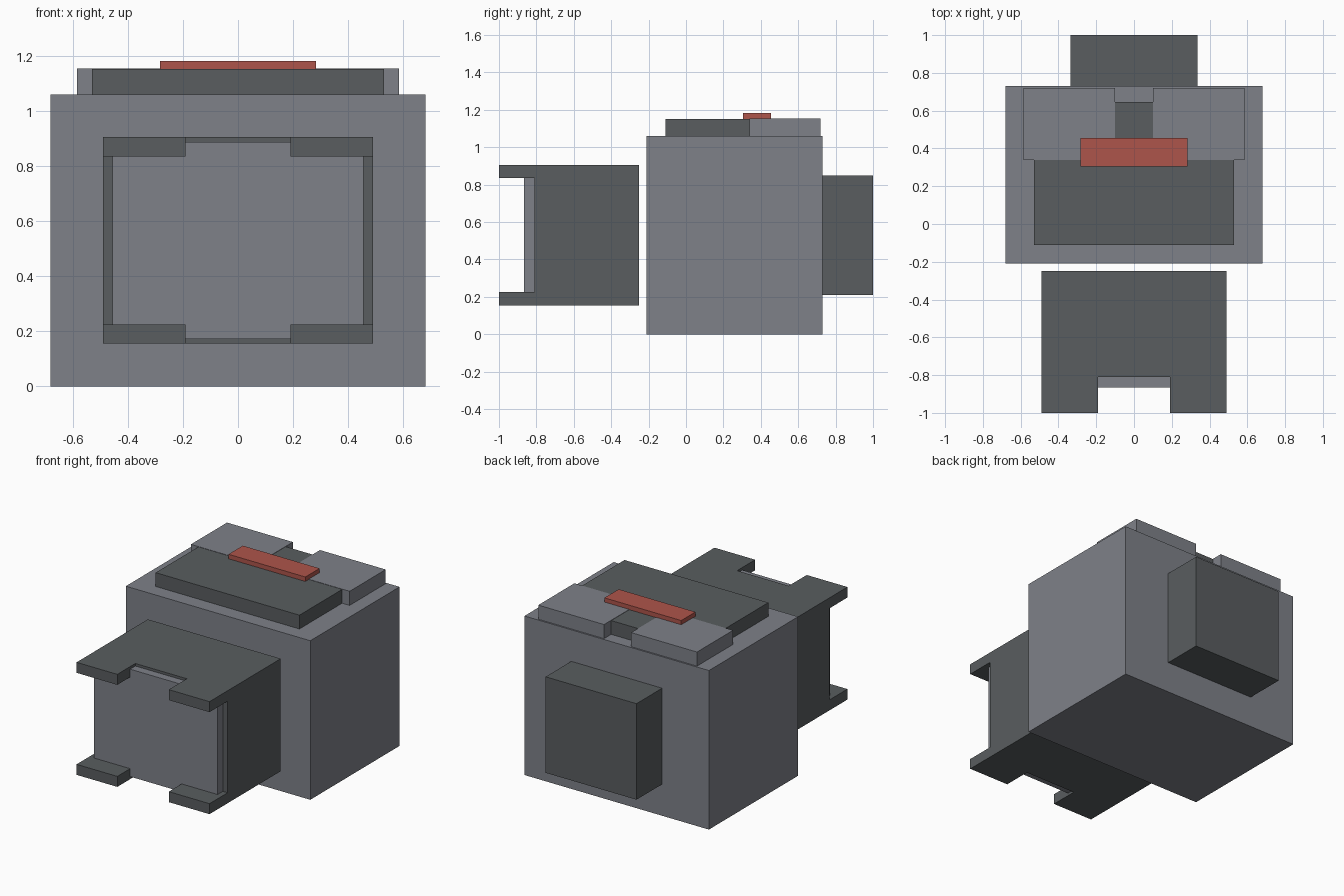
import bpy
import bmesh

if "Cube" in bpy.data.objects:
    bpy.data.objects.remove(bpy.data.objects["Cube"])


def material(name, rgb):
    m = bpy.data.materials.new(name)
    m.diffuse_color = (*rgb, 1)
    m.use_nodes = True
    m.node_tree.nodes["Principled BSDF"].inputs["Base Color"].default_value = m.diffuse_color
    return m


LIGHT = material("light_grey", (0.21, 0.22, 0.25))
DARK = material("dark_grey", (0.10, 0.11, 0.115))
RED = material("red", (0.42, 0.09, 0.07))


def box(name, x, y, z, mat=None):
    """Box spanning the (min, max) pairs on each axis."""
    bm = bmesh.new()
    bmesh.ops.create_cube(bm, size=1)
    for v in bm.verts:
        v.co = [r[0] if c < 0 else r[1] for c, r in zip(v.co, (x, y, z))]
    mesh = bpy.data.meshes.new(name)
    bm.to_mesh(mesh)
    bm.free()
    ob = bpy.data.objects.new(name, mesh)
    bpy.context.collection.objects.link(ob)
    if mat:
        mesh.materials.append(mat)
    return ob


def cut(ob, x, y, z):
    """Subtract a box from an object, then discard the cutter."""
    cutter = box("cutter", x, y, z)
    cutter.hide_render = True
    mod = ob.modifiers.new("cut", 'BOOLEAN')
    mod.operation = 'DIFFERENCE'
    mod.solver = 'EXACT'
    mod.object = cutter
    bpy.context.view_layer.objects.active = ob
    bpy.ops.object.modifier_apply(modifier=mod.name)
    bpy.data.objects.remove(cutter)


# Main body and rear block
box("main_body", (-0.68, 0.68), (-0.21, 0.73), (0, 1.06), LIGHT)
box("rear_block", (-0.335, 0.335), (0.73, 1.0), (0.21, 0.85), DARK)

# Detached front housing: cross-shaped cut leaves four corner tabs
front = box("front_housing", (-0.49, 0.49), (-1.0, -0.25), (0.155, 0.905), DARK)
cut(front, (-0.6, 0.6), (-1.1, -0.81), (0.225, 0.835))
cut(front, (-0.19, 0.19), (-1.1, -0.81), (0.0, 1.0))

# Raised panel between the tabs
box("front_panel", (-0.455, 0.455), (-0.865, -0.81), (0.172, 0.888), LIGHT)

# Top plate, rear corner plates and red bar
box("top_plate", (-0.53, 0.53), (-0.11, 0.645), (1.06, 1.152), DARK)
for side, x in (("left", (-0.585, -0.1)), ("right", (0.1, 0.585))):
    box("corner_plate_" + side, x, (0.34, 0.72), (1.06, 1.154), LIGHT)
box("red_bar", (-0.283, 0.283), (0.305, 0.455), (1.15, 1.182), RED)
